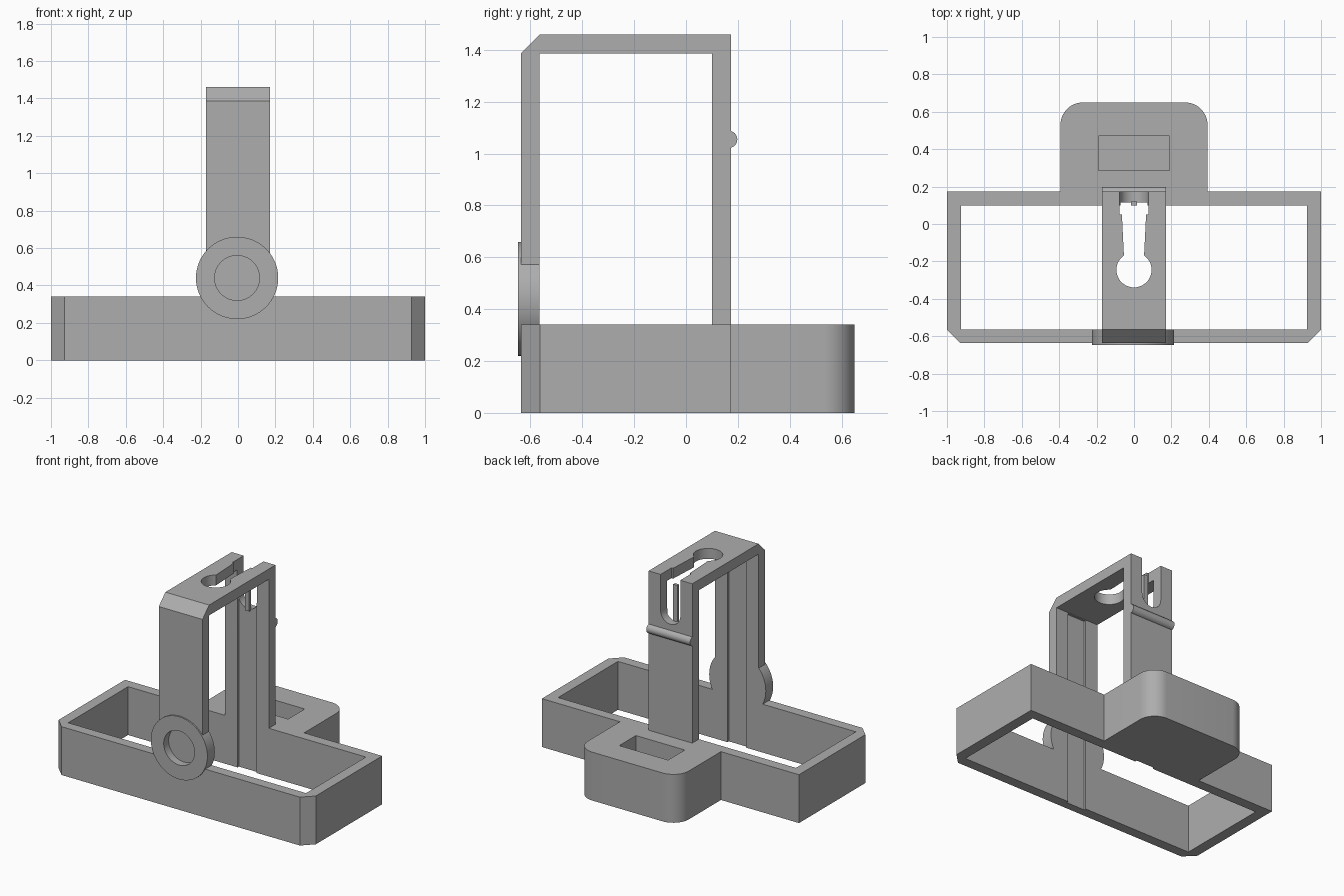
import bpy, bmesh, math
from mathutils import Vector

if "Cube" in bpy.data.objects:
    bpy.data.objects.remove(bpy.data.objects["Cube"], do_unlink=True)

GREY = (0.42, 0.42, 0.42, 1)
mat = bpy.data.materials.new("plain grey")
mat.use_nodes = True
mat.diffuse_color = GREY
mat.node_tree.nodes["Principled BSDF"].inputs["Base Color"].default_value = GREY


def prism(name, outline, axis, lo, hi):
    """Extrude a 2D outline along an axis from lo to hi."""
    place = {"x": lambda a, b, c: (c, a, b),
             "y": lambda a, b, c: (a, c, b),
             "z": lambda a, b, c: (a, b, c)}[axis]
    bm = bmesh.new()
    face = bm.faces.new([bm.verts.new(place(a, b, lo)) for a, b in outline])
    out = bmesh.ops.extrude_face_region(bm, geom=[face])
    verts = [v for v in out["geom"] if isinstance(v, bmesh.types.BMVert)]
    shift = Vector(place(0, 0, hi - lo))
    bmesh.ops.translate(bm, verts=verts, vec=shift)
    bmesh.ops.recalc_face_normals(bm, faces=bm.faces)
    mesh = bpy.data.meshes.new(name)
    bm.to_mesh(mesh)
    bm.free()
    mesh.materials.append(mat)
    obj = bpy.data.objects.new(name, mesh)
    bpy.context.collection.objects.link(obj)
    return obj


def rect(a0, a1, b0, b1):
    return [(a0, b0), (a1, b0), (a1, b1), (a0, b1)]


def arc(ca, cb, r, start, end, steps):
    angles = [math.radians(start + (end - start) * i / steps) for i in range(steps + 1)]
    return [(ca + r * math.cos(t), cb + r * math.sin(t)) for t in angles]


def circle(ca, cb, r, n=64):
    return arc(ca, cb, r, 0, 360, n)[:-1]


def select_only(obj):
    bpy.ops.object.select_all(action="DESELECT")
    obj.select_set(True)
    bpy.context.view_layer.objects.active = obj


def cut(obj, *cutters):
    select_only(obj)
    for c in cutters:
        mod = obj.modifiers.new("cut", "BOOLEAN")
        mod.operation = "DIFFERENCE"
        mod.solver = "EXACT"
        mod.object = c
        bpy.ops.object.modifier_apply(modifier=mod.name)


FRONT, FRONT_IN, BACK_IN, BACK = -0.637, -0.565, 0.10, 0.173
BASE_H, TOP_IN, TOP = 0.34, 1.387, 1.46
ARM, CH = 0.17, 0.073

# Base frame with chamfered front corners
frame = prism("base_frame", [(-1, BACK), (-1, FRONT + CH), (-1 + CH, FRONT),
                             (1 - CH, FRONT), (1, FRONT + CH), (1, BACK)], "z", 0, BASE_H)

# Rear block with rounded corners
block = prism("rear_block", [(-0.393, BACK), (0.393, BACK)]
              + arc(0.273, 0.53, 0.12, 0, 90, 12)
              + arc(-0.273, 0.53, 0.12, 90, 180, 12), "z", 0, BASE_H)

# Upright arch, drawn from the side
arch = prism("upright_arch", [(FRONT, BASE_H), (FRONT, TOP - CH), (FRONT + CH, TOP),
                              (BACK, TOP), (BACK, BASE_H), (BACK_IN, BASE_H),
                              (BACK_IN, TOP_IN), (FRONT_IN, TOP_IN), (FRONT_IN, BASE_H)],
             "x", -ARM, ARM)

# Round boss on the front
boss = prism("front_boss", circle(-0.005, 0.44, 0.22), "y", -0.647, FRONT_IN)

# Cross rod on the back of the arch
rod = prism("rear_rod", circle(0.165, 1.055, 0.033, 32), "x", -ARM, ARM)

# Small post inside the rear slot
post = prism("slot_post", rect(-0.016, 0.016, BACK_IN, 0.12), "z", 1.12, TOP_IN)

# Cutters
window = prism("window_cutter", rect(-0.925, 0.925, FRONT_IN, BACK_IN), "z", -0.1, 0.5)
pocket = prism("pocket_cutter", rect(-0.19, 0.19, 0.285, 0.47), "z", 0.07, 0.5)
recess = prism("recess_cutter", circle(-0.005, 0.44, 0.12), "y", -0.7, -0.592)
groove = prism("groove_cutter", rect(-0.073, 0.073, FRONT_IN - 0.015, BACK_IN + 0.015),
               "z", -0.1, TOP_IN - 0.004)
keyhole = prism("keyhole_cutter", arc(0, -0.245, 0.094, 125, 415, 40)
                + [(0.077, 0.3), (-0.077, 0.3)], "z", 1.3, 1.6)
slot = prism("slot_cutter", arc(0, 1.207, 0.077, 180, 360, 20)
             + [(0.077, 1.6), (-0.077, 1.6)], "y", 0.05, 0.3)

cut(frame, window, groove, recess)
cut(block, pocket)
cut(arch, groove, keyhole, slot, recess)
cut(boss, recess, groove)

for cutter in (window, pocket, recess, groove, keyhole, slot):
    bpy.data.objects.remove(cutter, do_unlink=True)

# Smooth the round walls and keep the edges sharp
for obj in (frame, block, arch, boss, rod, post):
    select_only(obj)
    bpy.ops.object.shade_smooth_by_angle(angle=math.radians(30))
